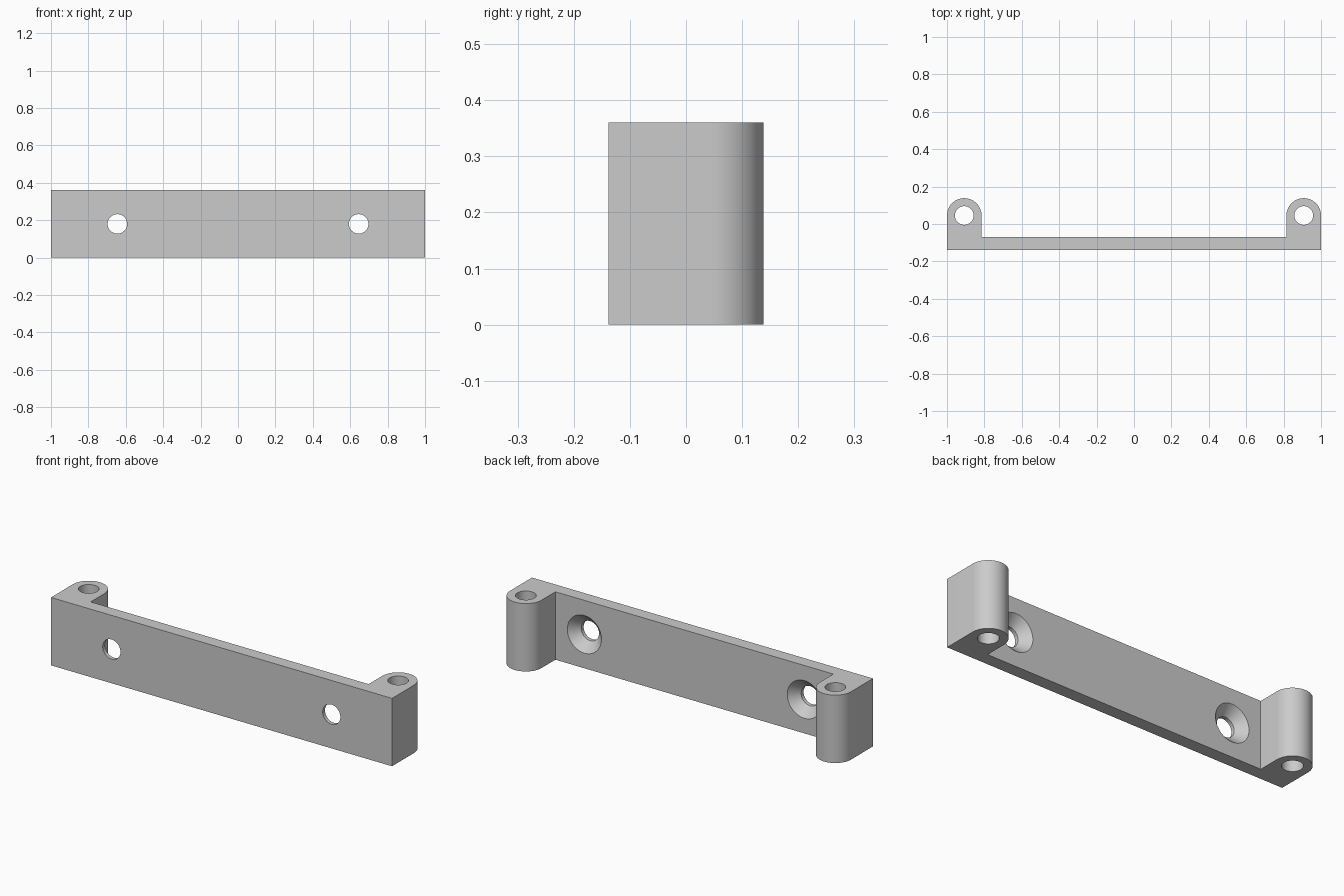
import bpy, bmesh, math
from mathutils import Matrix

HEIGHT = 0.36
FRONT, PLATE_BACK = -0.138, -0.07
LUG_X, LUG_Y, LUG_R = 0.9075, 0.0455, 0.0925
PIN_R = 0.05
SCREW_X, SCREW_R, SINK_R = 0.645, 0.052, 0.1
SEGMENTS = 64

cube = bpy.data.objects.get("Cube")
if cube:
    bpy.data.objects.remove(cube, do_unlink=True)

grey = bpy.data.materials.new("plain grey")
grey.use_nodes = True
colour = (0.6, 0.6, 0.6, 1)
grey.diffuse_color = colour
grey.node_tree.nodes["Principled BSDF"].inputs["Base Color"].default_value = colour


def make_object(name, bm):
    bmesh.ops.recalc_face_normals(bm, faces=bm.faces)
    mesh = bpy.data.meshes.new(name)
    bm.to_mesh(mesh)
    bm.free()
    mesh.materials.append(grey)
    obj = bpy.data.objects.new(name, mesh)
    bpy.context.collection.objects.link(obj)
    return obj


def lathe(name, rings, matrix):
    """Closed round solid from (radius, height) rings along local z."""
    bm = bmesh.new()
    loops = []
    for r, z in rings:
        angles = [math.tau * i / SEGMENTS for i in range(SEGMENTS)]
        loops.append([bm.verts.new(matrix @ Matrix.Translation(
            (r * math.cos(a), r * math.sin(a), z)).translation) for a in angles])
    for a, b in zip(loops, loops[1:]):
        for i in range(SEGMENTS):
            j = (i + 1) % SEGMENTS
            bm.faces.new((a[i], a[j], b[j], b[i]))
    bm.faces.new(loops[0])
    bm.faces.new(loops[-1])
    return make_object(name, bm)


# Bracket outline: thin plate with a round-backed lug at each end
half = [(1, FRONT)]
for i in range(SEGMENTS // 2 + 1):
    a = math.tau * i / SEGMENTS
    half.append((LUG_X + LUG_R * math.cos(a), LUG_Y + LUG_R * math.sin(a)))
half.append((LUG_X - LUG_R, PLATE_BACK))
outline = half + [(-x, y) for x, y in reversed(half)]

bm = bmesh.new()
base = bm.faces.new([bm.verts.new((x, y, 0)) for x, y in outline])
top = bmesh.ops.extrude_face_region(bm, geom=[base])["geom"]
bmesh.ops.translate(bm, vec=(0, 0, HEIGHT),
                    verts=[v for v in top if isinstance(v, bmesh.types.BMVert)])
bracket = make_object("bracket", bm)

# Pin holes through the lugs and countersunk screw holes through the plate
cutters = []
depth = SINK_R - SCREW_R
margin = 0.02
for side, label in ((1, "left"), (-1, "right")):
    cutters.append(lathe(label + "_pin_hole",
                         [(PIN_R, -margin), (PIN_R, HEIGHT + margin)],
                         Matrix.Translation((side * LUG_X, LUG_Y, 0))))
    place = (Matrix.Translation((side * SCREW_X, PLATE_BACK, HEIGHT / 2))
             @ Matrix.Rotation(-math.pi / 2, 4, "X"))
    cutters.append(lathe(label + "_screw_hole",
                         [(SCREW_R, FRONT - PLATE_BACK - margin),
                          (SCREW_R, -depth), (SINK_R + margin, margin)], place))

bpy.ops.object.select_all(action="DESELECT")
bracket.select_set(True)
bpy.context.view_layer.objects.active = bracket
for cutter in cutters:
    cutter.hide_render = True
    mod = bracket.modifiers.new(cutter.name, "BOOLEAN")
    mod.operation = "DIFFERENCE"
    mod.solver = "EXACT"
    mod.object = cutter
    bpy.ops.object.modifier_apply(modifier=mod.name)
for cutter in cutters:
    bpy.data.objects.remove(cutter, do_unlink=True)

bpy.ops.object.shade_smooth_by_angle(angle=math.radians(30))
